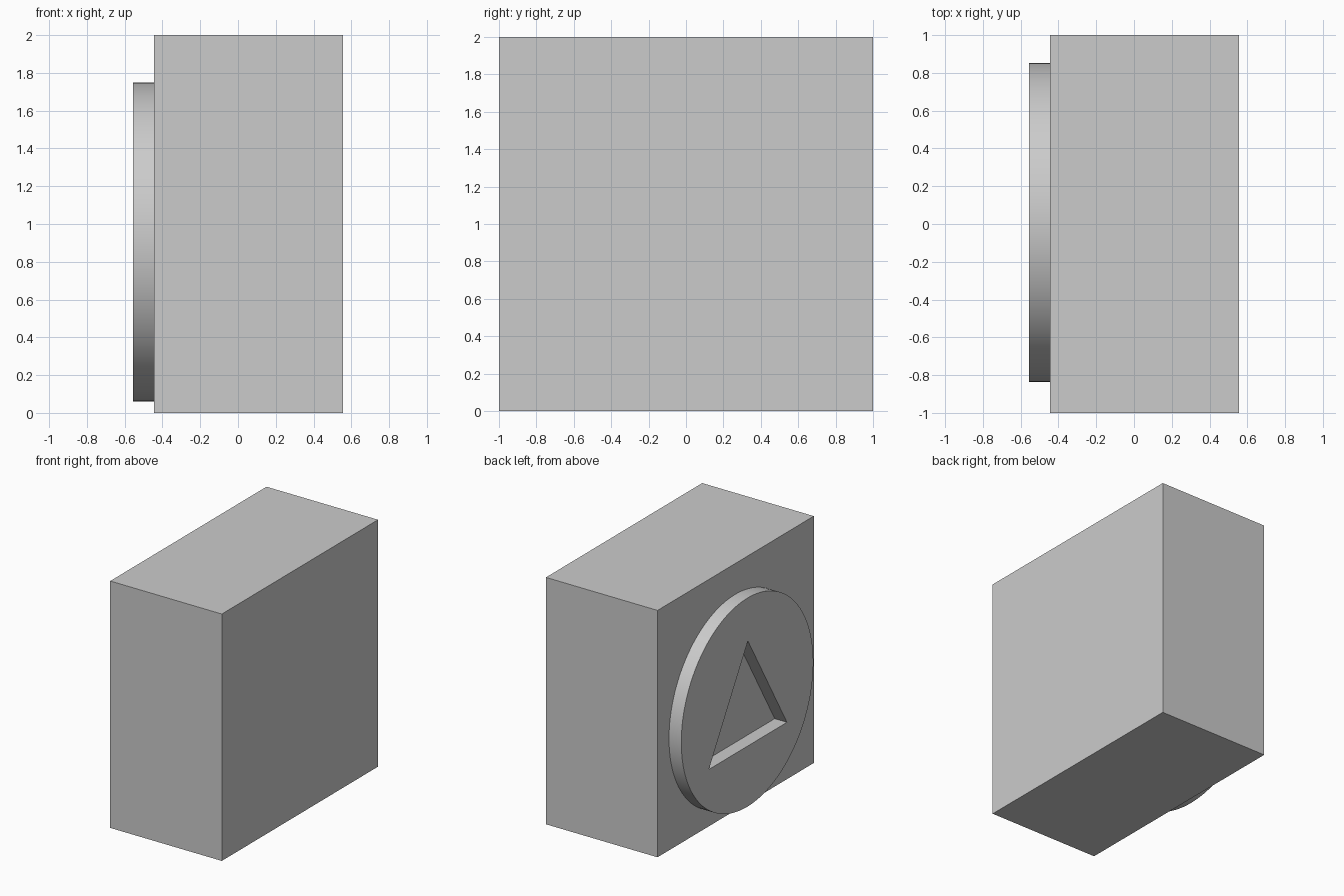
import bpy, bmesh, math

if "Cube" in bpy.data.objects:
    bpy.data.objects.remove(bpy.data.objects["Cube"])

FACE_X = -0.445      # box face that carries the disc
DISC_X = -0.555      # outer face of the disc


def prism(name, outline, x0, x1):
    """Extrude a (y, z) outline along x from x0 to x1."""
    bm = bmesh.new()
    face = bm.faces.new([bm.verts.new((x0, y, z)) for y, z in outline])
    ext = bmesh.ops.extrude_face_region(bm, geom=[face])
    moved = [v for v in ext["geom"] if isinstance(v, bmesh.types.BMVert)]
    bmesh.ops.translate(bm, verts=moved, vec=(x1 - x0, 0, 0))
    bmesh.ops.recalc_face_normals(bm, faces=bm.faces)
    mesh = bpy.data.meshes.new(name)
    bm.to_mesh(mesh)
    bm.free()
    obj = bpy.data.objects.new(name, mesh)
    bpy.context.collection.objects.link(obj)
    return obj


# Main block
prism("block", [(-1, 0), (1, 0), (1, 2), (-1, 2)], FACE_X, 0.555)

# Raised round disc on the left face
SIDES, R, CY, CZ = 128, 0.845, 0.008, 0.905
circle = [(CY + R * math.cos(2 * math.pi * i / SIDES),
           CZ + R * math.sin(2 * math.pi * i / SIDES)) for i in range(SIDES)]
disc = prism("raised_disc", circle, DISC_X, FACE_X)

# Triangular recess cut through the disc down to the block face
cutter = prism("triangle_cutter", [(-0.5, 0.55), (0.5, 0.55), (0.0, 1.4)],
               DISC_X - 0.1, FACE_X + 0.1)
cutter.hide_render = True
cut = disc.modifiers.new("triangle_recess", "BOOLEAN")
cut.operation = "DIFFERENCE"
cut.solver = "EXACT"
cut.object = cutter

bpy.context.view_layer.objects.active = disc
disc.select_set(True)
bpy.ops.object.modifier_apply(modifier=cut.name)
bpy.data.objects.remove(cutter)
bpy.ops.object.shade_smooth_by_angle(angle=math.radians(30))
